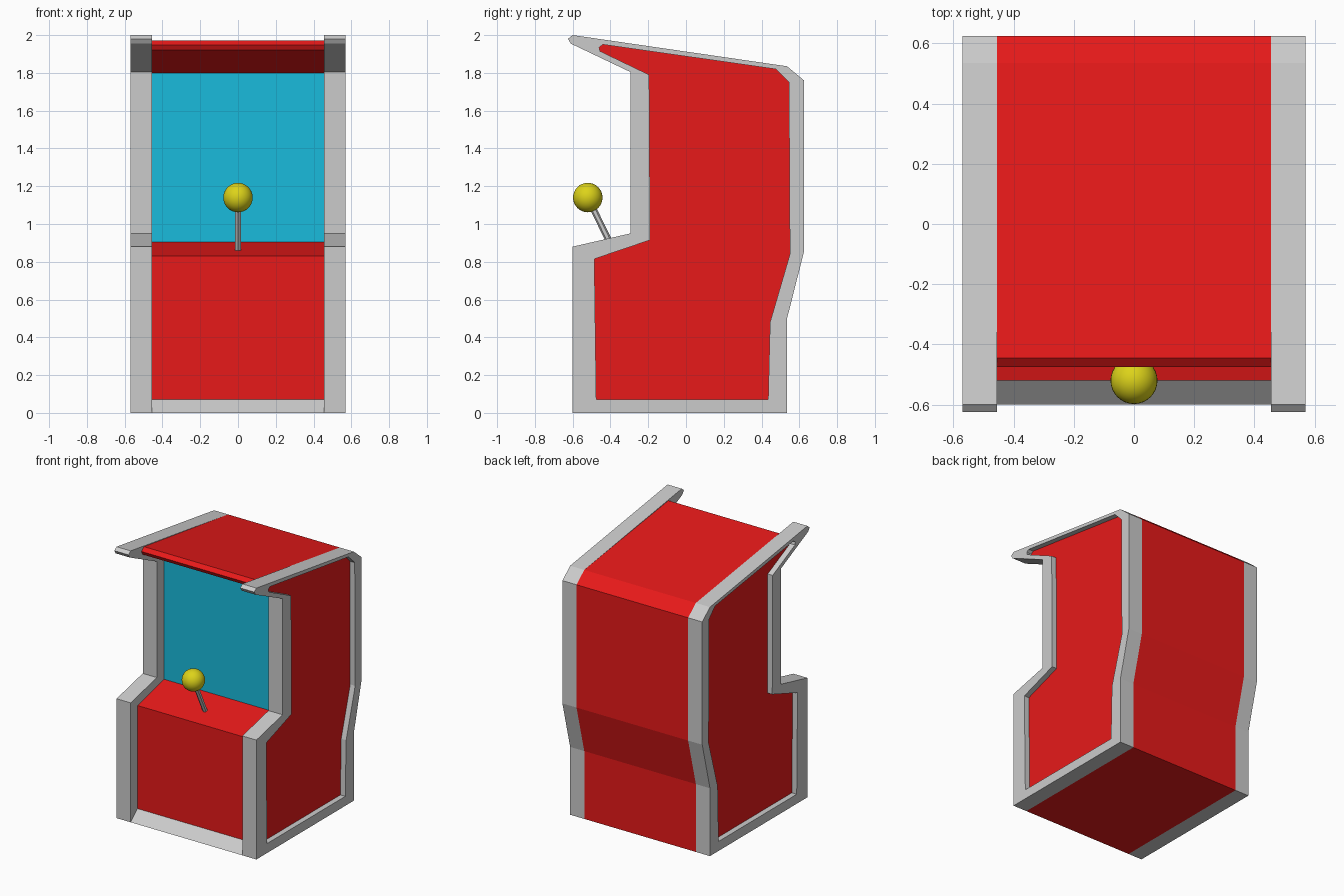
import bpy, bmesh
from mathutils import Vector

if "Cube" in bpy.data.objects:
    bpy.data.objects.remove(bpy.data.objects["Cube"])


def material(name, rgb):
    m = bpy.data.materials.new(name)
    m.diffuse_color = (*rgb, 1)
    m.use_nodes = True
    m.node_tree.nodes["Principled BSDF"].inputs["Base Color"].default_value = m.diffuse_color
    return m


red = material("red_paint", (0.8, 0.01, 0.01))
cyan = material("screen_cyan", (0.01, 0.5, 0.72))
yellow = material("ball_yellow", (0.72, 0.65, 0.01))


def finish(bm, name, mats):
    me = bpy.data.meshes.new(name)
    bm.to_mesh(me)
    bm.free()
    for m in mats:
        me.materials.append(m)
    ob = bpy.data.objects.new(name, me)
    bpy.context.collection.objects.link(ob)
    return ob


def ring(bm, profile, x):
    return [bm.verts.new((x, y, z)) for y, z in profile]


def bridge(bm, a, b):
    n = len(a)
    return [bm.faces.new((a[i], b[i], b[(i + 1) % n], a[(i + 1) % n])) for i in range(n)]


# Side profiles as (y, z): frame outline and recessed panel outline
outer = [(-0.60, 0), (-0.60, 0.88), (-0.295, 0.95), (-0.295, 1.805),
         (-0.61, 1.955), (-0.625, 1.98), (-0.60, 2.0), (0.535, 1.835),
         (0.625, 1.76), (0.625, 0.855), (0.535, 0.50), (0.535, 0)]
inner = [(-0.475, 0.07), (-0.485, 0.815), (-0.19, 0.915), (-0.195, 1.79),
         (-0.455, 1.915), (-0.46, 1.935), (-0.44, 1.95), (0.475, 1.82),
         (0.545, 1.75), (0.55, 0.84), (0.445, 0.48), (0.435, 0.07)]

# Side frames with recessed red panels, mirrored across x
bm = bmesh.new()
inside = ring(bm, outer, 0.455)
rim = ring(bm, outer, 0.57)
lip = ring(bm, inner, 0.57)
recess = ring(bm, inner, 0.53)
bm.faces.new(inside)
for a, b in ((inside, rim), (rim, lip), (lip, recess)):
    bridge(bm, a, b)
bm.faces.new(recess).material_index = 1
bmesh.ops.recalc_face_normals(bm, faces=bm.faces)
sides = finish(bm, "side_frames", [None, red])
sides.modifiers.new("mirror", 'MIRROR').use_mirror_merge = False

# Body between the sides, with grey kick strip and recessed screen
body = [(-0.60, 0), (-0.52, 0.07), (-0.52, 0.83), (-0.21, 0.905), (-0.21, 1.80),
        (-0.46, 1.92), (-0.475, 1.948), (-0.445, 1.972)] + outer[7:]
bm = bmesh.new()
faces = bridge(bm, ring(bm, body, -0.455), ring(bm, body, 0.455))
faces[0].material_index = 1
screen = faces[3]
bmesh.ops.inset_region(bm, faces=[screen], thickness=0.045, depth=-0.04,
                       use_boundary=True, use_even_offset=True)
screen.material_index = 2
finish(bm, "cabinet_body", [red, None, cyan])

# Joystick shaft and ball
base, tip = Vector((0, -0.383, 0.86)), Vector((0, -0.52, 1.14))
bpy.ops.mesh.primitive_cylinder_add(vertices=6, radius=0.017, depth=(tip - base).length,
                                    location=(base + tip) / 2)
shaft = bpy.context.object
shaft.name = "joystick_shaft"
d = tip - base
shaft.rotation_euler = (Vector((0, d.z)).angle_signed(Vector((-d.y, d.z))), 0, 0)

bpy.ops.mesh.primitive_uv_sphere_add(segments=32, ring_count=16, radius=0.078, location=tip)
ball = bpy.context.object
ball.name = "joystick_ball"
ball.data.materials.append(yellow)
bpy.ops.object.shade_smooth()
